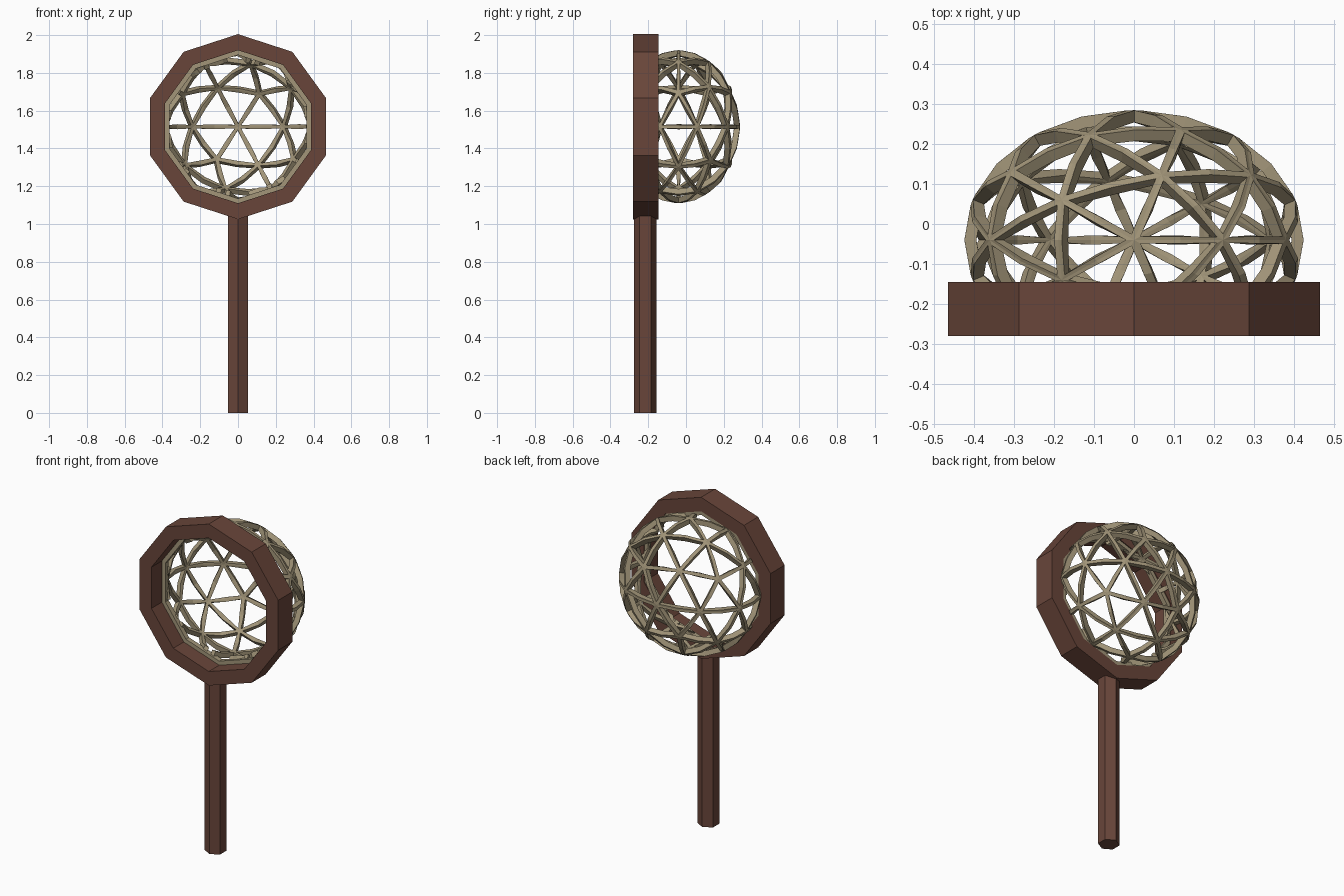
import bpy, bmesh, math
from mathutils import Vector

if "Cube" in bpy.data.objects:
    bpy.data.objects.remove(bpy.data.objects["Cube"])

CZ = 1.515

def mat(name, rgb):
    m = bpy.data.materials.new(name)
    m.diffuse_color = (*rgb, 1)
    m.use_nodes = True
    m.node_tree.nodes["Principled BSDF"].inputs["Base Color"].default_value = m.diffuse_color
    return m

def make(name, bm, material):
    bmesh.ops.recalc_face_normals(bm, faces=bm.faces)
    me = bpy.data.meshes.new(name)
    bm.to_mesh(me)
    bm.free()
    ob = bpy.data.objects.new(name, me)
    bpy.context.collection.objects.link(ob)
    me.materials.append(material)
    return ob

def decagon_ring(name, profile, material):
    # sweep an (radius, y) profile around ten corners
    bm = bmesh.new()
    loops = []
    for i in range(10):
        a = math.tau * i / 10
        loops.append([bm.verts.new((r * math.sin(a), y, CZ + r * math.cos(a))) for r, y in profile])
    n = len(profile)
    for i in range(10):
        p, q = loops[i], loops[(i + 1) % 10]
        for j in range(n):
            k = (j + 1) % n
            bm.faces.new((p[j], p[k], q[k], q[j]))
    return make(name, bm, material)

wood = mat("wood", (0.14, 0.06, 0.042))
cord = mat("cord", (0.36, 0.30, 0.19))

# hoop frame
decagon_ring("hoop", [(0.49, -0.28), (0.49, -0.145), (0.405, -0.145), (0.405, -0.28)], wood)

# hexagonal handle
bm = bmesh.new()
bmesh.ops.create_cone(bm, cap_ends=True, segments=6, radius1=0.06, radius2=0.06, depth=1.06)
bmesh.ops.translate(bm, verts=bm.verts, vec=(0, -0.215, 0.53))
make("handle", bm, wood)

# net: triangle lattice with holes, bulged onto an ellipsoid and cut open at the hoop
bm = bmesh.new()
bmesh.ops.create_icosphere(bm, subdivisions=2, radius=1)
nodes = set(bm.verts)
res = bmesh.ops.inset_individual(bm, faces=bm.faces[:], thickness=0.05)
holes = [f for f in bm.faces if not any(v in nodes for v in f.verts)]
bmesh.ops.delete(bm, geom=holes, context='FACES_ONLY')
long_edges = [e for e in bm.edges if (e.verts[0] in nodes) == (e.verts[1] in nodes)]
bmesh.ops.subdivide_edges(bm, edges=long_edges, cuts=1, use_grid_fill=True)
for v in bm.verts:
    d = v.co.normalized()
    v.co = Vector((d.x * 0.425, d.y * 0.325 - 0.04, d.z * 0.405 + CZ))
bmesh.ops.bisect_plane(bm, geom=bm.verts[:] + bm.edges[:] + bm.faces[:], dist=1e-5,
                       plane_co=(0, -0.17, 0), plane_no=(0, -1, 0), clear_outer=True)
net = make("net", bm, cord)
s = net.modifiers.new("thickness", 'SOLIDIFY')
s.thickness = 0.03
s.offset = -1

# cord rim inside the hoop
decagon_ring("net_rim", [(0.41, -0.18), (0.41, -0.15), (0.38, -0.15), (0.38, -0.18)], cord)
